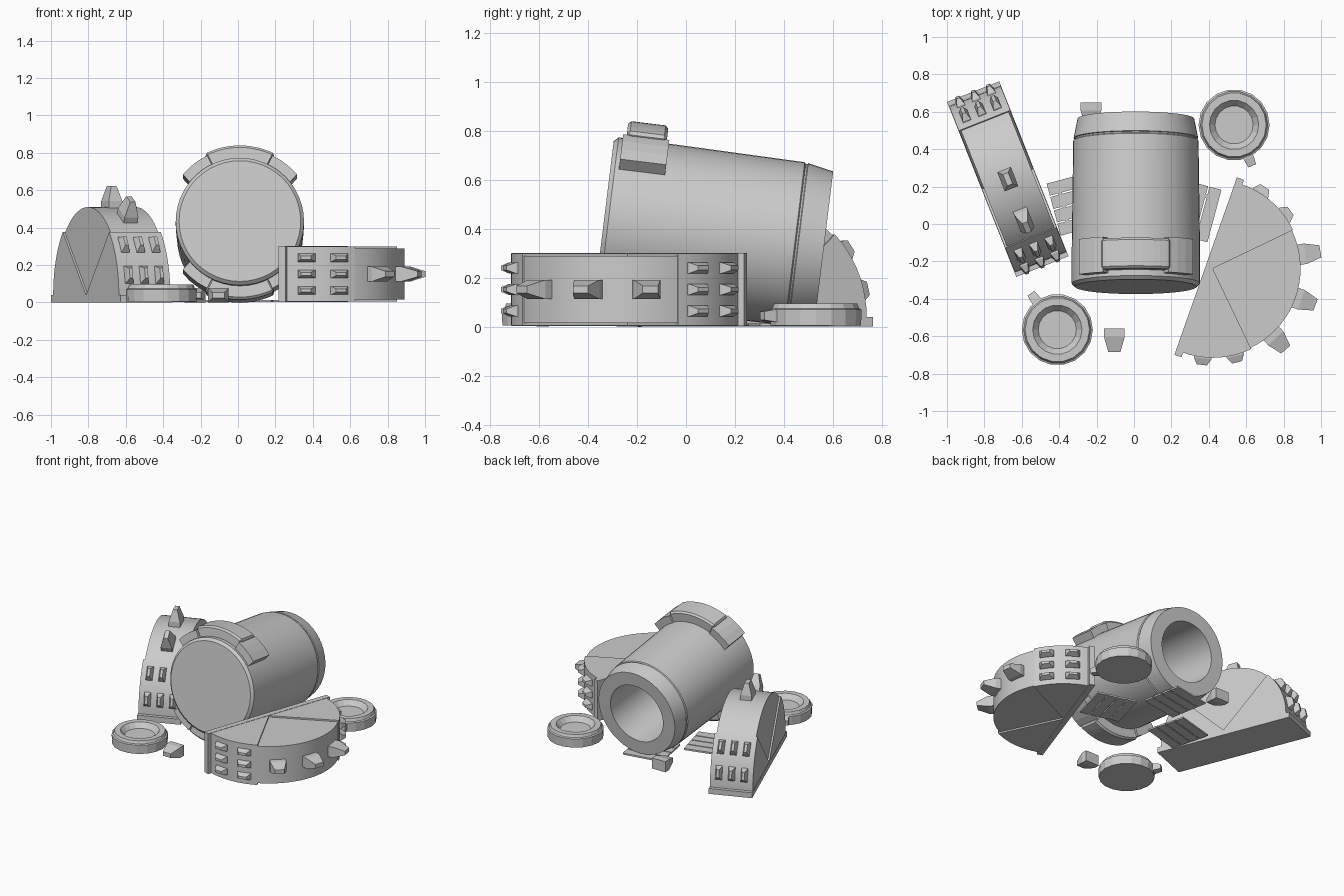
import bpy, bmesh
from math import sin, cos, radians, pi
from mathutils import Matrix, Vector

if "Cube" in bpy.data.objects:
    bpy.data.objects.remove(bpy.data.objects["Cube"])


def frame(origin, x, y):
    """Matrix from an origin and two perpendicular axes."""
    x, y = Vector(x).normalized(), Vector(y).normalized()
    m = Matrix((x, y, x.cross(y))).transposed().to_4x4()
    m.translation = Vector(origin)
    return m


def finish(name, bm, m, smooth=None):
    bm.transform(m)
    bmesh.ops.recalc_face_normals(bm, faces=bm.faces)
    me = bpy.data.meshes.new(name)
    bm.to_mesh(me)
    bm.free()
    ob = bpy.data.objects.new(name, me)
    bpy.context.collection.objects.link(ob)
    if smooth:
        bpy.ops.object.select_all(action='DESELECT')
        bpy.context.view_layer.objects.active = ob
        ob.select_set(True)
        bpy.ops.object.shade_smooth_by_angle(angle=radians(smooth))
    return ob


def lathe(name, profile, m, n, smooth=None):
    """Spin (radius, height) points round local Z."""
    bm = bmesh.new()
    vs = [bm.verts.new((r, 0, h)) for r, h in profile]
    es = [bm.edges.new(p) for p in zip(vs, vs[1:])]
    bmesh.ops.spin(bm, geom=vs + es, cent=(0, 0, 0), axis=(0, 0, 1),
                   angle=2 * pi, steps=n, use_duplicate=False)
    bmesh.ops.remove_doubles(bm, verts=bm.verts, dist=0.0005)
    return finish(name, bm, m, smooth)


def prism(name, pts, d0, d1, m, smooth=None):
    """Extrude an XY outline along local Z."""
    bm = bmesh.new()
    lo = [bm.verts.new((x, y, d0)) for x, y in pts]
    hi = [bm.verts.new((x, y, d1)) for x, y in pts]
    bm.faces.new(lo)
    bm.faces.new(hi)
    for i in range(len(pts)):
        j = (i + 1) % len(pts)
        bm.faces.new((lo[i], lo[j], hi[j], hi[i]))
    return finish(name, bm, m, smooth)


def arc(r, a0, a1, n):
    return [(r * cos(radians(a0 + (a1 - a0) * i / n)),
             r * sin(radians(a0 + (a1 - a0) * i / n))) for i in range(n + 1)]


def box(name, lo, hi, m):
    return prism(name, [(lo[0], lo[1]), (hi[0], lo[1]), (hi[0], hi[1]), (lo[0], hi[1])],
                 lo[2], hi[2], m)


def stud(name, base, tip, length, m):
    """Block along local Y: straight foot, then tapering to the tip."""
    bm = bmesh.new()
    rings = []
    for (w, d), y in ((base, -0.01), (base, length * 0.3), (tip, length)):
        rings.append([bm.verts.new((sx * w / 2, y, sz * d / 2))
                      for sx, sz in ((-1, -1), (1, -1), (1, 1), (-1, 1))])
    bm.faces.new(rings[0])
    bm.faces.new(rings[-1])
    for a, b in zip(rings, rings[1:]):
        for i in range(4):
            j = (i + 1) % 4
            bm.faces.new((a[i], a[j], b[j], b[i]))
    return finish(name, bm, m)


BIG = ((0.11, 0.078), (0.065, 0.03), 0.115)

# Tilted barrel: closed at the front, hollow at the back
t = radians(7)
bar = frame((0.01, -0.335, 0.435), (-1, 0, 0), (0, sin(t), cos(t)))
lathe("barrel", [(0, 0), (0.325, 0), (0.343, 0.018), (0.343, 0.2), (0.335, 0.785),
                 (0.328, 0.79), (0.328, 0.797), (0.333, 0.80), (0.312, 0.905),
                 (0.215, 0.905), (0.205, 0.30), (0, 0.30)], bar, 48, 25)

# Clamp bands above and below the barrel
for side, mid in (("top", 90), ("bottom", 270)):
    pts = arc(0.415, mid - 27, mid + 27, 12) + arc(0.32, mid + 27, mid - 27, 12)
    ob = prism(side + "_clamp", pts, 0.05, 0.215, bar)
    bev = ob.modifiers.new("bevel", 'BEVEL')
    bev.width = 0.012
    bev.limit_method = 'ANGLE'
    bev.angle_limit = radians(40)
    for s in (-1, 1):
        a, b = mid + s * 26, mid + s * 52
        pts = arc(0.398, a, b - s * 2, 3) + arc(0.32, b, a, 3)
        prism(side + "_clamp_end", pts, 0.035, 0.225, bar)


# Half drum: base plate, three wedges, studs on the rim
def half_drum(name, m, big_angles):
    box(name + "_plate", (-0.503, 0, -0.15), (0.503, 0.04, 0.15), m)
    rise = m @ Matrix.Translation((0, 0.04, 0))
    for a0, a1, r, w in ((0, 45, 0.477, 0.148), (45, 135, 0.47, 0.137), (135, 180, 0.477, 0.148)):
        prism(name + "_wedge", [(0, 0)] + arc(r, a0, a1, (a1 - a0) // 5), -w, w, rise, 25)

    def place(angle, z):
        a = radians(angle)
        return rise @ frame((0.468 * cos(a), 0.468 * sin(a), z),
                            (sin(a), -cos(a), 0), (cos(a), sin(a), 0))
    for angle in (13, 34, 146, 167):
        for z in (-0.088, 0, 0.088):
            stud(name + "_small_stud", (0.095, 0.045), (0.055, 0.018), 0.05, place(angle, z))
    for angle in big_angles:
        stud(name + "_large_stud", *BIG, place(angle, 0))


a = radians(-68.4)
half_drum("standing_half_drum", frame((-0.675, 0.24, 0), (cos(a), sin(a), 0), (0, 0, 1)), (90, 61.5))
a = radians(70.6)
half_drum("lying_half_drum", frame((0.383, -0.225, 0.152), (cos(a), sin(a), 0),
                                   (sin(a), -cos(a), 0)), (61.5, 90, 118.5))

# Round caps with a dished centre and a side peg
for x, y, ang in ((0.535, 0.53, -66), (-0.41, -0.565, 126)):
    lathe("cap", [(0, 0.005), (0.188, 0.005), (0.19, 0.07), (0.18, 0.075), (0.172, 0.095),
                  (0.132, 0.095), (0.102, 0.06), (0, 0.06)],
          Matrix.Translation((x, y, 0)), 18)
    a = radians(ang)
    stud("cap_peg", (0.055, 0.05), (0.045, 0.035), 0.065,
         frame((x + 0.175 * cos(a), y + 0.175 * sin(a), 0.045), (sin(a), -cos(a), 0),
               (cos(a), sin(a), 0)))

# Loose studs on the ground
for x, y in ((-0.105, -0.57), (-0.23, 0.64)):
    stud("loose_stud", *BIG, frame((x, y, 0.039), (1, 0, 0), (0, -1, 0)))

# Slatted grates lying under the barrel
for x, y, ang in ((0.29, 0.08, 75), (-0.29, 0.115, 15), (-0.01, 0.42, 10)):
    a = radians(ang)
    g = frame((x, y, 0), (cos(a), sin(a), 0), (-sin(a), cos(a), 0))
    for i in range(4):
        v = -0.145 + i * 0.074
        box("grate_slat", (-0.145, v, 0.002), (0.145, v + 0.066, 0.014), g)
    for u in (-0.1, 0.08):
        box("grate_tie", (u, -0.14, 0.004), (u + 0.02, 0.14, 0.01), g)
